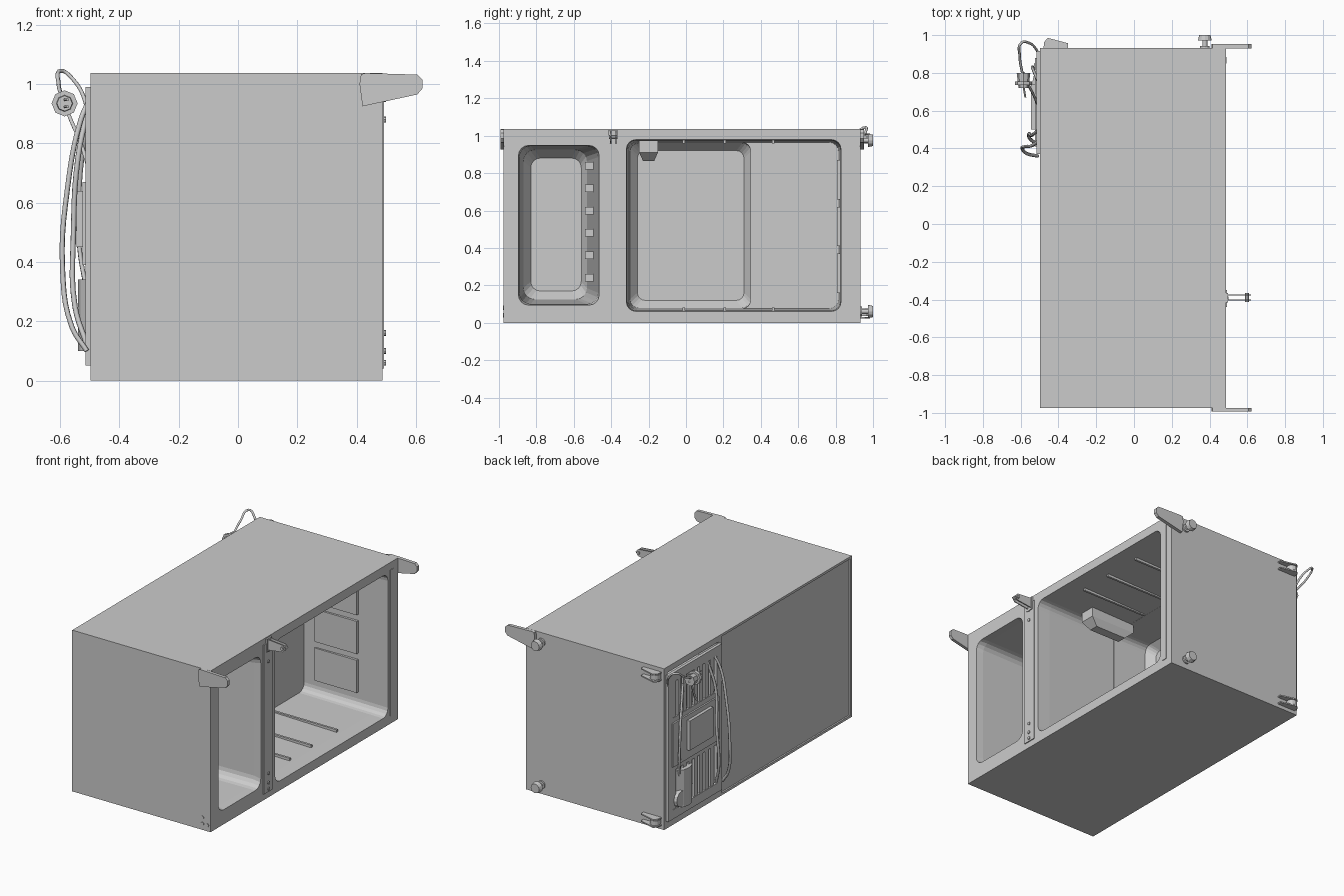
import bpy, bmesh, math
from mathutils import Vector

grey = bpy.data.materials.new("appliance_grey")
grey.diffuse_color = (0.6, 0.6, 0.6, 1)


def finish(name, bm):
    bmesh.ops.recalc_face_normals(bm, faces=bm.faces)
    me = bpy.data.meshes.new(name)
    bm.to_mesh(me)
    bm.free()
    ob = bpy.data.objects.new(name, me)
    bpy.context.collection.objects.link(ob)
    me.materials.append(grey)
    return ob


def box(name, x, y, z):
    bm = bmesh.new()
    bmesh.ops.create_cube(bm, size=1)
    for v in bm.verts:
        v.co = [(a + b) / 2 + c * (b - a) for (a, b), c in zip((x, y, z), v.co)]
    return finish(name, bm)


def loft(name, loops):
    """Closed skin through loops of equal point count."""
    bm = bmesh.new()
    rings = [[bm.verts.new(p) for p in lp] for lp in loops]
    n = len(rings[0])
    for a, b in zip(rings, rings[1:]):
        for i in range(n):
            j = (i + 1) % n
            bm.faces.new((a[i], a[j], b[j], b[i]))
    bm.faces.new(rings[0])
    bm.faces.new(rings[-1])
    return finish(name, bm)


def rounded(x, y0, y1, z0, z1, r, seg=4):
    """Rounded rectangle in the y-z plane at depth x."""
    pts = []
    corners = ((y1 - r, z1 - r), (y0 + r, z1 - r), (y0 + r, z0 + r), (y1 - r, z0 + r))
    for k, (cy, cz) in enumerate(corners):
        for i in range(seg + 1):
            a = math.pi / 2 * (k + i / seg)
            pts.append((x, cy + r * math.cos(a), cz + r * math.sin(a)))
    return pts


def cyl(name, p0, p1, r, n=12, r2=None):
    p0, p1 = Vector(p0), Vector(p1)
    q = (p1 - p0).to_track_quat('Z', 'Y')
    ring = lambda p, rad: [p + q @ Vector((rad * math.cos(2 * math.pi * i / n),
                                           rad * math.sin(2 * math.pi * i / n), 0)) for i in range(n)]
    return loft(name, [ring(p0, r), ring(p1, r2 or r)])


def tube(name, pts, r):
    cu = bpy.data.curves.new(name, 'CURVE')
    cu.dimensions = '3D'
    cu.bevel_depth, cu.bevel_resolution, cu.resolution_u = r, 1, 5
    cu.use_fill_caps = True
    sp = cu.splines.new('BEZIER')
    sp.bezier_points.add(len(pts) - 1)
    for b, p in zip(sp.bezier_points, pts):
        b.co = p
        b.handle_left_type = b.handle_right_type = 'AUTO'
    ob = bpy.data.objects.new(name, cu)
    bpy.context.collection.objects.link(ob)
    cu.materials.append(grey)
    return ob


def cut(target, cutter):
    m = target.modifiers.new("cut", 'BOOLEAN')
    m.operation, m.solver, m.object = 'DIFFERENCE', 'EXACT', cutter
    bpy.context.view_layer.objects.active = target
    bpy.ops.object.modifier_apply(modifier=m.name)
    bpy.data.objects.remove(cutter)


# Cabinet with its two compartments, back panel recess and machine bay
cabinet = box("cabinet", (-0.497, 0.487), (-0.975, 0.932), (0, 1.037))
cut(cabinet, loft("freezer_cavity", [
    rounded(0.52, -0.90, -0.46, 0.09, 0.95, 0.05),
    rounded(0.44, -0.89, -0.47, 0.10, 0.945, 0.06),
    rounded(-0.25, -0.87, -0.53, 0.125, 0.925, 0.06),
    rounded(-0.31, -0.83, -0.56, 0.17, 0.88, 0.05)]))
cut(cabinet, loft("fridge_cavity", [
    rounded(0.52, -0.32, 0.83, 0.06, 0.98, 0.05),
    rounded(0.40, -0.315, 0.825, 0.065, 0.975, 0.05),
    rounded(-0.10, -0.31, 0.815, 0.075, 0.965, 0.05)]))
cut(cabinet, loft("fridge_back_cavity", [
    rounded(-0.05, -0.31, 0.345, 0.075, 0.965, 0.045),
    rounded(-0.34, -0.30, 0.345, 0.08, 0.96, 0.045),
    rounded(-0.39, -0.26, 0.31, 0.12, 0.92, 0.04)]))
cut(cabinet, box("back_panel_recess", (-0.6, -0.487), (-0.96, 0.35), (0.015, 1.022)))
cut(cabinet, box("machine_bay", (-0.6, -0.30), (0.38, 0.90), (0.04, 1.0)))

# Front frame details
box("divider_bar", (0.48, 0.493), (-0.44, -0.35), (0.04, 1.0))
box("kick_strip", (0.48, 0.491), (0.85, 0.885), (0.05, 0.99))
for z in (0.06, 0.10, 0.16, 0.88, 0.95):
    cyl("divider_screw", (0.48, -0.395, z), (0.499, -0.395, z), 0.010, 8)
for x, z in ((0.43, 0.04), (0.465, 0.04), (0.43, 0.08)):
    cyl("hinge_hole_plug", (x, -0.97, z), (x, -0.979, z), 0.011, 8)

# Freezer wall ribs
for i in range(6):
    z = 0.22 + i * 0.12
    box("freezer_rib", (-0.26, 0.15), (-0.54, -0.49), (z, z + 0.04))

# Fridge shelf rails, drawer panels and lamp
for y in (-0.02, 0.20, 0.46):
    for z0, z1 in ((0.05, 0.082), (0.958, 0.99)):
        box("shelf_rail", (-0.09, 0.38), (y, y + 0.014), (z0, z1))
for z in (0.16, 0.41, 0.66):
    box("drawer_panel", (-0.02, 0.28), (0.806, 0.84), (z, z + 0.21))
loft("lamp_housing", [
    [(0.20, -0.25, 0.985), (0.20, -0.15, 0.985), (-0.12, -0.15, 0.985), (-0.12, -0.25, 0.985)],
    [(0.20, -0.25, 0.91), (0.20, -0.15, 0.91), (-0.12, -0.15, 0.91), (-0.12, -0.25, 0.91)],
    [(0.15, -0.23, 0.865), (0.15, -0.17, 0.865), (-0.07, -0.17, 0.865), (-0.07, -0.23, 0.865)]])

# Door hinges at both ends and in the middle
plate = ((0.41, 1.0), (0.415, 1.033), (0.43, 1.037), (0.605, 1.032), (0.622, 1.015),
         (0.622, 0.985), (0.605, 0.965), (0.42, 0.925))
for name, y0, y1 in (("top_hinge", -0.993, -0.973), ("bottom_hinge", 0.930, 0.952)):
    loft(name, [[(x, y, z) for x, z in plate] for y in (y0, y1)])
for y in (-0.405, -0.378):
    loft("middle_hinge_leaf", [[(x, yy, z) for x, z in
         ((0.48, 0.955), (0.48, 1.025), (0.60, 1.015), (0.62, 0.995), (0.60, 0.97))]
         for yy in (y, y + 0.006)])
cyl("middle_hinge_pin", (0.598, -0.412, 0.993), (0.598, -0.365, 0.993), 0.010, 8)
box("middle_hinge_base", (0.485, 0.498), (-0.415, -0.365), (0.945, 1.03))

# Levelling feet and rear rollers on the appliance's underside (+y)
for z in (0.975, 0.06):
    cyl("foot_stem", (0.375, 0.92, z), (0.375, 0.98, z), 0.013)
    cyl("foot_collar", (0.375, 0.93, z), (0.375, 0.942, z), 0.026)
    cyl("foot_pad", (0.375, 0.972, z), (0.375, 1.0, z), 0.036, 12, 0.030)
side = ((-0.48, 0.925), (-0.475, 0.965), (-0.455, 0.985), (-0.35, 0.957), (-0.35, 0.925))
for zc in (0.985, 0.05):
    for dz in (-0.027, 0.019):
        loft("roller_bracket", [[(x, y, zc + dz + t) for x, y in side] for t in (0, 0.008)])
    cyl("roller", (-0.445, 0.947, zc - 0.015), (-0.445, 0.947, zc + 0.015), 0.032)

# Machine bay cover: frame, slats and centre plate
for y in ((0.37, 0.42), (0.87, 0.915)):
    box("cover_rail", (-0.515, -0.495), y, (0.05, 0.99))
for z in ((0.05, 0.11), (0.36, 0.40), (0.66, 0.70), (0.93, 0.99)):
    box("cover_crossbar", (-0.515, -0.495), (0.40, 0.89), z)
for z in ((0.10, 0.37), (0.69, 0.94)):
    for i in range(8):
        y = 0.45 + i * 0.055
        box("cover_slat", (-0.512, -0.498), (y, y + 0.032), z)
box("cover_plate", (-0.525, -0.49), (0.41, 0.88), (0.39, 0.67))
box("control_box", (-0.545, -0.50), (0.50, 0.74), (0.45, 0.64))

# Machinery inside the bay
cyl("compressor", (-0.43, 0.74, 0.10), (-0.43, 0.74, 0.34), 0.11, 16)
cyl("compressor_dome", (-0.44, 0.80, 0.16), (-0.53, 0.80, 0.16), 0.075, 12, 0.05)
cyl("fan_motor", (-0.42, 0.64, 0.50), (-0.42, 0.64, 0.62), 0.09)
box("condenser", (-0.48, -0.33), (0.45, 0.86), (0.70, 0.92))

# Refrigerant pipes, mains cable and plug
tube("outer_hose", [(-0.51, 0.36, 0.10), (-0.56, 0.37, 0.18), (-0.592, 0.40, 0.38),
                    (-0.575, 0.41, 0.65), (-0.53, 0.42, 0.88), (-0.505, 0.44, 0.94)], 0.009)
tube("inner_hose", [(-0.51, 0.42, 0.12), (-0.55, 0.45, 0.25), (-0.555, 0.48, 0.50),
                    (-0.54, 0.47, 0.75), (-0.505, 0.50, 0.92)], 0.009)
tube("bay_pipe", [(-0.51, 0.80, 0.30), (-0.535, 0.83, 0.45), (-0.535, 0.82, 0.65),
                  (-0.51, 0.76, 0.88)], 0.008)
tube("mains_cable", [(-0.505, 0.86, 0.82), (-0.515, 0.92, 0.94), (-0.56, 0.96, 1.02),
                     (-0.595, 0.96, 1.045), (-0.605, 0.89, 1.00), (-0.59, 0.79, 0.95)], 0.007)
cyl("plug_body", (-0.585, 0.80, 0.935), (-0.585, 0.72, 0.935), 0.036, 8, 0.026)
cyl("plug_collar", (-0.585, 0.755, 0.935), (-0.585, 0.735, 0.935), 0.044, 8)
for dz in (-0.012, 0.012):
    cyl("plug_pin", (-0.585, 0.73, 0.935 + dz), (-0.575, 0.67, 0.935 + dz), 0.005, 6)
tube("plug_lead", [(-0.585, 0.80, 0.93), (-0.56, 0.74, 0.87), (-0.53, 0.68, 0.80), (-0.505, 0.62, 0.72)], 0.007)
